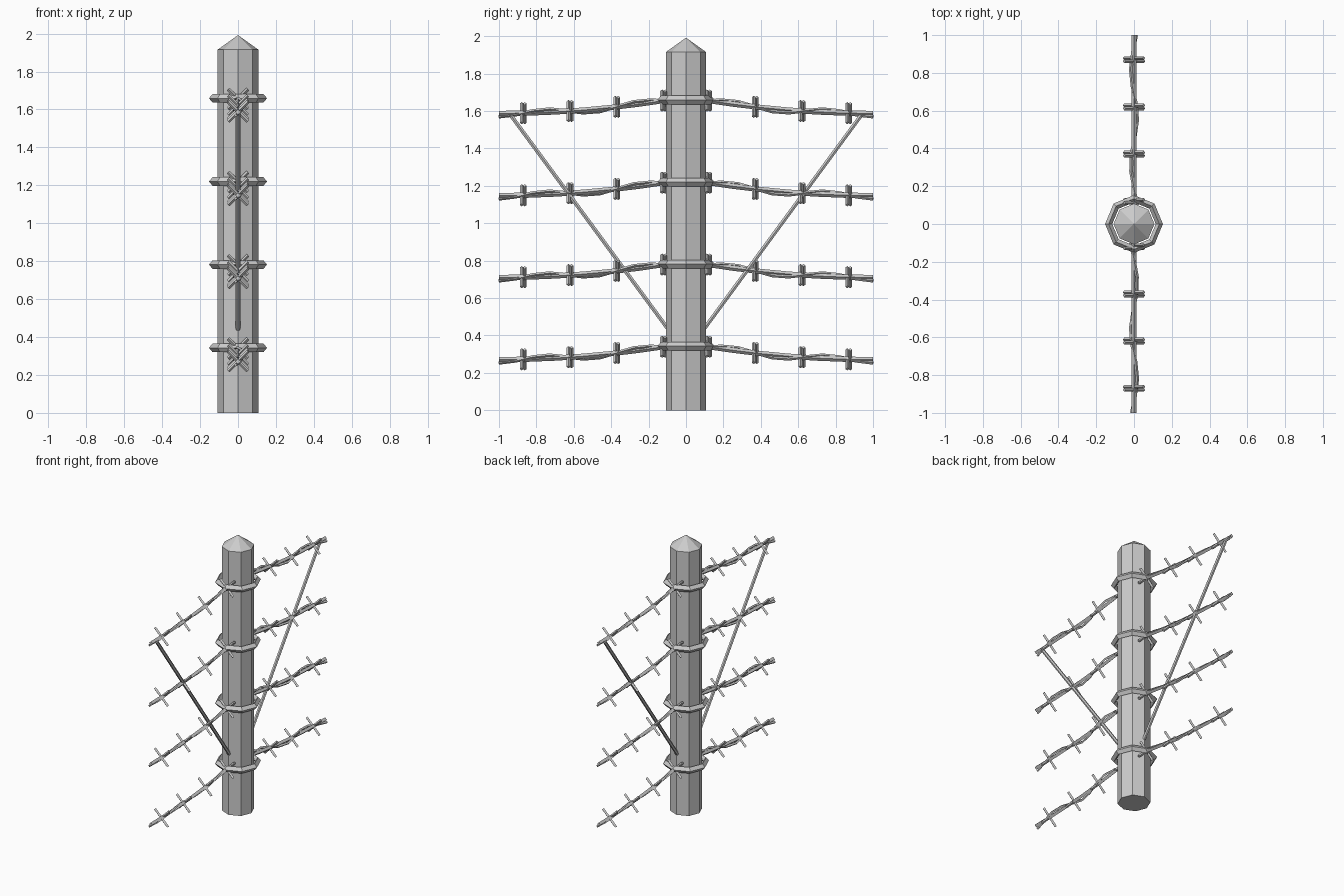
import bpy, math
from mathutils import Vector

if "Cube" in bpy.data.objects:
    bpy.data.objects.remove(bpy.data.objects["Cube"])

POST_R = 0.108
RING_Z = [0.343, 0.782, 1.22, 1.659]
BARB_Y = [0.12, 0.37, 0.62, 0.87]


def droop(y):
    """Height of a wire relative to its ring, sagging away from the post."""
    t = (y - 0.1) / 0.9
    return -0.072 * (1 - (1 - t) ** 2)


def tube(name, paths, radius, resolution=0):
    """One mesh of capped low-poly tubes that follow the given paths."""
    cu = bpy.data.curves.new(name, 'CURVE')
    cu.dimensions = '3D'
    cu.bevel_depth = radius
    cu.bevel_resolution = resolution
    cu.use_fill_caps = True
    for pts in paths:
        sp = cu.splines.new('POLY')
        sp.points.add(len(pts) - 1)
        for p, co in zip(sp.points, pts):
            p.co = (*co, 1)
    ob = bpy.data.objects.new(name, cu)
    bpy.context.collection.objects.link(ob)
    bpy.ops.object.select_all(action='DESELECT')
    ob.select_set(True)
    bpy.context.view_layer.objects.active = ob
    bpy.ops.object.convert(target='MESH')
    ob = bpy.context.object
    ob.name = name
    for poly in ob.data.polygons:
        poly.use_smooth = False
    return ob


def turned(paths, side):
    """Repeat paths on the other side by a half turn about z."""
    return [[Vector((side * p[0], side * p[1], p[2])) for p in path] for path in paths]


# octagonal post with pointed cap
bpy.ops.mesh.primitive_cylinder_add(vertices=8, radius=POST_R, depth=1.915, location=(0, 0, 0.9575))
bpy.context.object.name = "post"
bpy.ops.mesh.primitive_cone_add(vertices=8, radius1=POST_R, radius2=0, depth=0.077,
                                location=(0, 0, 1.9535))
bpy.context.object.name = "post_cap"

for i, z in enumerate(RING_Z, 1):
    # diamond-section collar around the post
    bpy.ops.mesh.primitive_torus_add(major_segments=8, minor_segments=4, major_radius=0.134,
                                     minor_radius=0.019, location=(0, 0, z))
    ring = bpy.context.object
    ring.name = f"collar_{i}"
    ring.scale.z = 1.2

    for side, label in ((1, "back"), (-1, "front")):
        # sagging main strand
        ys = [0.1 + 0.9 * k / 6 for k in range(7)]
        main = [(0, y, z + droop(y)) for y in ys]
        tube(f"wire_{label}_{i}", turned([main], side), 0.014)

        # second strand twisted around the first
        ys = [0.1 + 0.9 * k / 10 for k in range(11)]
        twist = []
        for y in ys:
            a = math.tau * (y - 0.25) / 0.5
            twist.append((-0.018 * math.cos(a - 0.8), y, z + droop(y) + 0.018 * math.cos(a)))
        tube(f"twisted_strand_{label}_{i}", turned([twist], side), 0.009)

        # crossed barbs
        barbs = []
        for y in BARB_Y:
            c = Vector((0, y, z + droop(y)))
            for s in (1, -1):
                mid = c + Vector((0, s * 0.008, 0))
                arm = Vector((0.052, 0, s * 0.052))
                barbs.append([mid - arm, mid + arm])
        tube(f"barbs_{label}_{i}", turned(barbs, side), 0.010)

# diagonal braces
for side, label in ((1, "back"), (-1, "front")):
    tube(f"brace_{label}", turned([[(0, 0.1, 0.44), (0, 0.935, 1.575)]], side), 0.012, 1)
